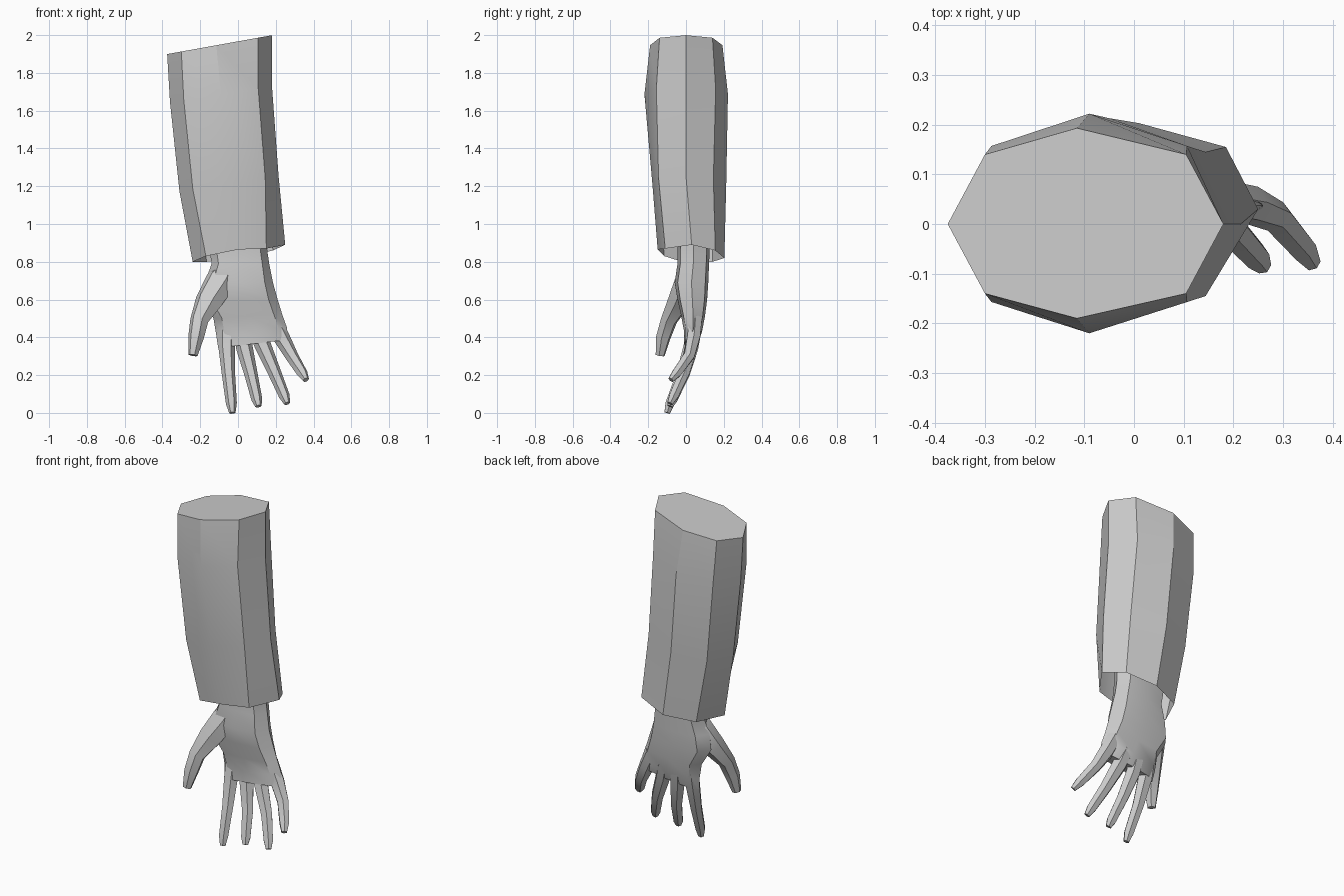
import bpy, bmesh, math
from mathutils import Vector

if "Cube" in bpy.data.objects:
    bpy.data.objects.remove(bpy.data.objects["Cube"], do_unlink=True)

grey = bpy.data.materials.new("plain_grey")
grey.use_nodes = True
colour = (0.6, 0.6, 0.6, 1)
grey.diffuse_color = colour
grey.node_tree.nodes["Principled BSDF"].inputs["Base Color"].default_value = colour


def loft(name, rings, angle, open_end=False):
    """Skin a row of equal rings and cap the ends."""
    bm = bmesh.new()
    rows = [[bm.verts.new(p) for p in ring] for ring in rings]
    n = len(rows[0])
    for a, b in zip(rows, rows[1:]):
        for i in range(n):
            j = (i + 1) % n
            bm.faces.new((a[i], a[j], b[j], b[i]))
    bm.faces.new(rows[0])
    if not open_end:
        bm.faces.new(rows[-1])
    bmesh.ops.recalc_face_normals(bm, faces=bm.faces)
    mesh = bpy.data.meshes.new(name)
    bm.to_mesh(mesh)
    bm.free()
    obj = bpy.data.objects.new(name, mesh)
    bpy.context.collection.objects.link(obj)
    mesh.materials.append(grey)
    bpy.ops.object.select_all(action='DESELECT')
    obj.select_set(True)
    bpy.context.view_layer.objects.active = obj
    bpy.ops.object.shade_smooth_by_angle(angle=math.radians(angle))


def sleeve_ring(left, mid, right, front, back, corner, z, slope):
    """Eight-sided ring that slopes up along x."""
    inset = (right - left) * 0.135
    l, r = left + inset, right - inset
    pts = [(left, 0), (l, -corner), (mid, front), (r, -corner),
           (right, 0), (r, corner), (mid, back), (l, corner)]
    return [(x, y, z + slope * x) for x, y in pts]


# Sleeve, open at the skewed cuff
cuff = [(-0.24, -0.02, 0.80), (-0.17, -0.115, 0.83), (0, -0.15, 0.865), (0.15, -0.11, 0.87),
        (0.25, 0.03, 0.89), (0.185, 0.155, 0.86), (0.01, 0.203, 0.82), (-0.165, 0.14, 0.80)]
loft("sleeve", [
    sleeve_ring(-0.375, -0.115, 0.18, -0.19, 0.193, 0.14, 1.967, 0.18),
    sleeve_ring(-0.36, -0.09, 0.18, -0.22, 0.222, 0.157, 1.70, 0.15),
    sleeve_ring(-0.31, -0.05, 0.215, -0.178, 0.213, 0.145, 1.22, 0.15),
    cuff,
], 28, open_end=True)


def palm_ring(z, x0, x1, y0, y1, tilt):
    """Rounded section: height, right, left, palm side, back side, tilt."""
    cx, cy, rx, ry = (x0 + x1) / 2, (y0 + y1) / 2, (x1 - x0) / 2, (y1 - y0) / 2
    shape = [(-1, 0), (-0.76, -0.82), (0, -1), (0.76, -0.82),
             (1, 0), (0.76, 0.82), (0, 1), (-0.76, 0.82)]
    return [(cx + rx * u, cy + ry * v, z + tilt * u * rx) for u, v in shape]


# Palm and wrist
loft("palm", [palm_ring(*r) for r in (
    (1.02, -0.16, 0.15, -0.04, 0.12, 0),
    (0.86, -0.15, 0.155, -0.045, 0.125, 0),
    (0.79, -0.14, 0.165, -0.045, 0.122, 0),
    (0.69, -0.175, 0.185, -0.06, 0.118, 0),
    (0.60, -0.19, 0.21, -0.045, 0.112, 0),
    (0.51, -0.13, 0.235, -0.025, 0.10, 0.05),
    (0.43, -0.115, 0.26, -0.01, 0.085, 0.1),
    (0.365, -0.105, 0.26, -0.01, 0.062, 0.12),
)], 40)


def digit(name, path, widths, depths, across=(1, 0, 0)):
    """Six-sided tapering tube along a path, with a blunt tip."""
    pts = [Vector(p) for p in path]
    rings = []
    for i, p in enumerate(pts):
        d = (pts[min(i + 1, len(pts) - 1)] - pts[max(i - 1, 0)]).normalized()
        w = Vector(across)
        w = (w - d * w.dot(d)).normalized()
        t = d.cross(w)
        rings.append([p + w * math.cos(a) * widths[i] / 2 + t * math.sin(a) * depths[i] / 2
                      for a in (k * math.pi / 3 for k in range(6))])
    loft(name, rings, 40)


# Fingers: root, knuckle, middle joint, tip
finger_paths = {
    "index_finger": [(-0.06, 0.04, 0.45), (-0.06, 0.02, 0.35), (-0.05, -0.025, 0.20),
                     (-0.035, -0.085, 0.05), (-0.03, -0.10, 0.0)],
    "middle_finger": [(0.02, 0.05, 0.45), (0.035, 0.03, 0.34), (0.07, -0.01, 0.20),
                      (0.10, -0.07, 0.07), (0.108, -0.085, 0.035)],
    "ring_finger": [(0.10, 0.05, 0.45), (0.13, 0.03, 0.36), (0.195, -0.01, 0.21),
                    (0.245, -0.065, 0.09), (0.26, -0.085, 0.05)],
    "little_finger": [(0.18, 0.05, 0.50), (0.23, 0.04, 0.40), (0.285, 0.015, 0.30),
                      (0.34, -0.05, 0.21), (0.36, -0.08, 0.175)],
}
for name, path in finger_paths.items():
    digit(name, path, (0.09, 0.088, 0.07, 0.058, 0.034), (0.08, 0.078, 0.064, 0.055, 0.034))

# Thumb and the fleshy pad at its base
digit("thumb",
      [(-0.03, 0.03, 0.80), (-0.09, 0.01, 0.70), (-0.155, -0.035, 0.59),
       (-0.205, -0.09, 0.49), (-0.222, -0.12, 0.40), (-0.238, -0.137, 0.305)],
      (0.08, 0.17, 0.15, 0.10, 0.085, 0.05),
      (0.08, 0.14, 0.125, 0.09, 0.08, 0.05), (1, -0.2, 0))
